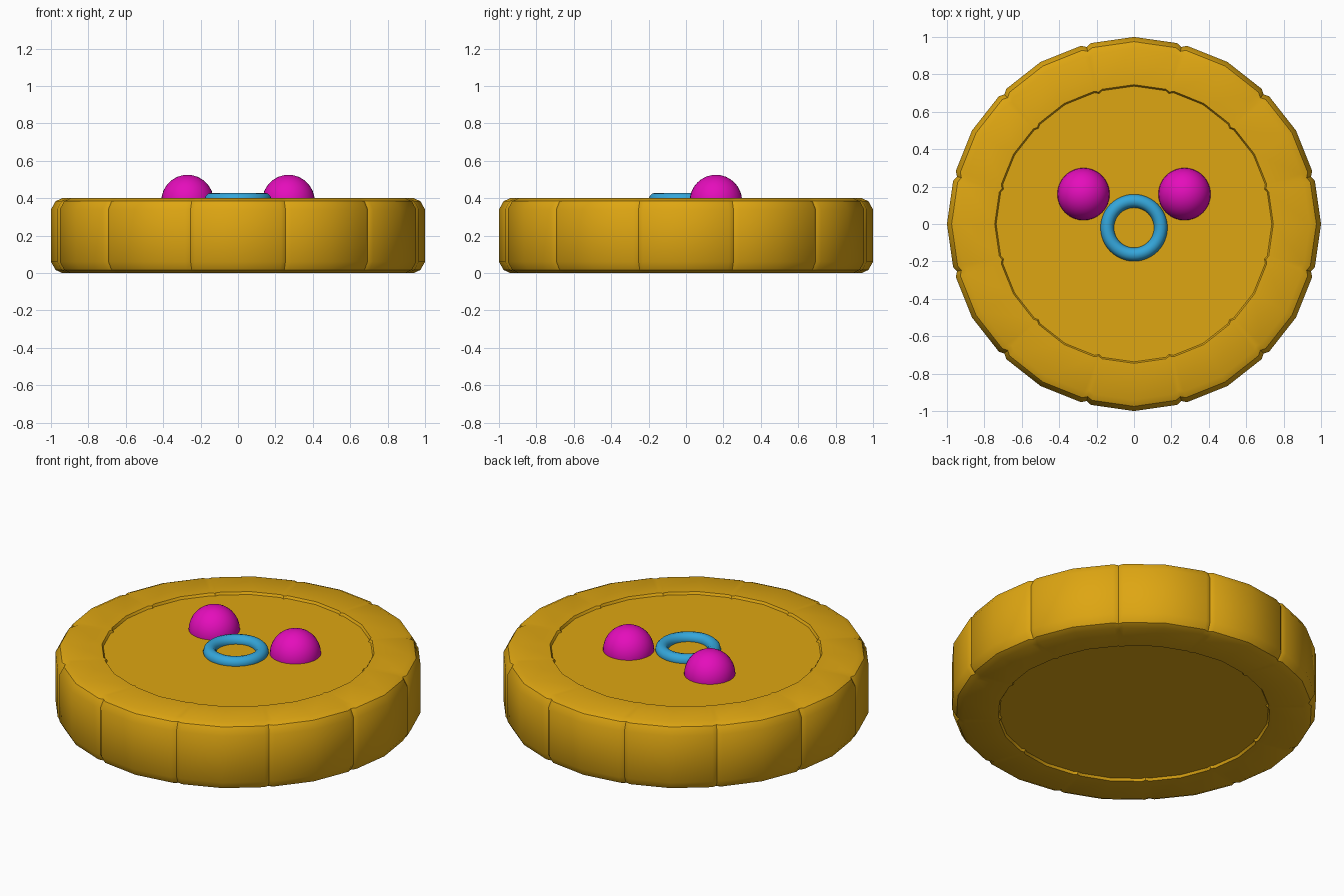
import bpy, bmesh, math

cube = bpy.data.objects.get("Cube")
if cube:
    bpy.data.objects.remove(cube, do_unlink=True)


def make_material(name, rgb):
    mat = bpy.data.materials.new(name)
    mat.use_nodes = True
    mat.diffuse_color = (*rgb, 1)
    mat.node_tree.nodes["Principled BSDF"].inputs["Base Color"].default_value = (*rgb, 1)
    return mat


gold = make_material("gold", (0.73, 0.38, 0.006))
magenta = make_material("magenta", (0.78, 0.004, 0.50))
blue = make_material("sky blue", (0.035, 0.38, 0.70))


def finish(obj, name, mat, angle):
    obj.name = name
    obj.data.materials.append(mat)
    bpy.ops.object.select_all(action='DESELECT')
    obj.select_set(True)
    bpy.context.view_layer.objects.active = obj
    bpy.ops.object.shade_smooth_by_angle(angle=math.radians(angle))


# Disc: a mirrored rim profile swept around twelve shallow lobes
HEIGHT, LOBES = 0.4, 12
half = [(1.0, 0.34), (0.975, 0.384), (0.94, HEIGHT), (0.745, HEIGHT), (0.737, 0.386)]
profile = [(r, HEIGHT - z) for r, z in reversed(half)] + half

outline = []
for i in range(LOBES):
    for offset, scale in ((-13.4, 0.994), (0, 1), (13.4, 0.994), (15, 0.98)):
        outline.append((math.radians(i * 360 / LOBES + offset), scale))

bm = bmesh.new()
rings = [[bm.verts.new((r * s * math.cos(a), r * s * math.sin(a), z)) for a, s in outline]
         for r, z in profile]
count = len(outline)
for low, high in zip(rings, rings[1:]):
    for i in range(count):
        j = (i + 1) % count
        bm.faces.new((low[i], low[j], high[j], high[i]))
bm.faces.new(rings[-1])
bm.faces.new(rings[0][::-1])
mesh = bpy.data.meshes.new("disc")
bm.to_mesh(mesh)
bm.free()
disc = bpy.data.objects.new("disc", mesh)
bpy.context.collection.objects.link(disc)
finish(disc, "disc", gold, 33)

# Two domes half sunk in the recessed top
for side, x in (("left", 0.27), ("right", -0.27)):
    bpy.ops.mesh.primitive_uv_sphere_add(segments=32, ring_count=16, radius=0.14,
                                         location=(x, 0.16, 0.385))
    finish(bpy.context.object, side + "_dome", magenta, 40)

# Small ring lying in front of the domes
bpy.ops.mesh.primitive_torus_add(major_segments=48, minor_segments=12, major_radius=0.143,
                                 minor_radius=0.036, location=(0, -0.02, 0.393))
finish(bpy.context.object, "center_ring", blue, 60)
